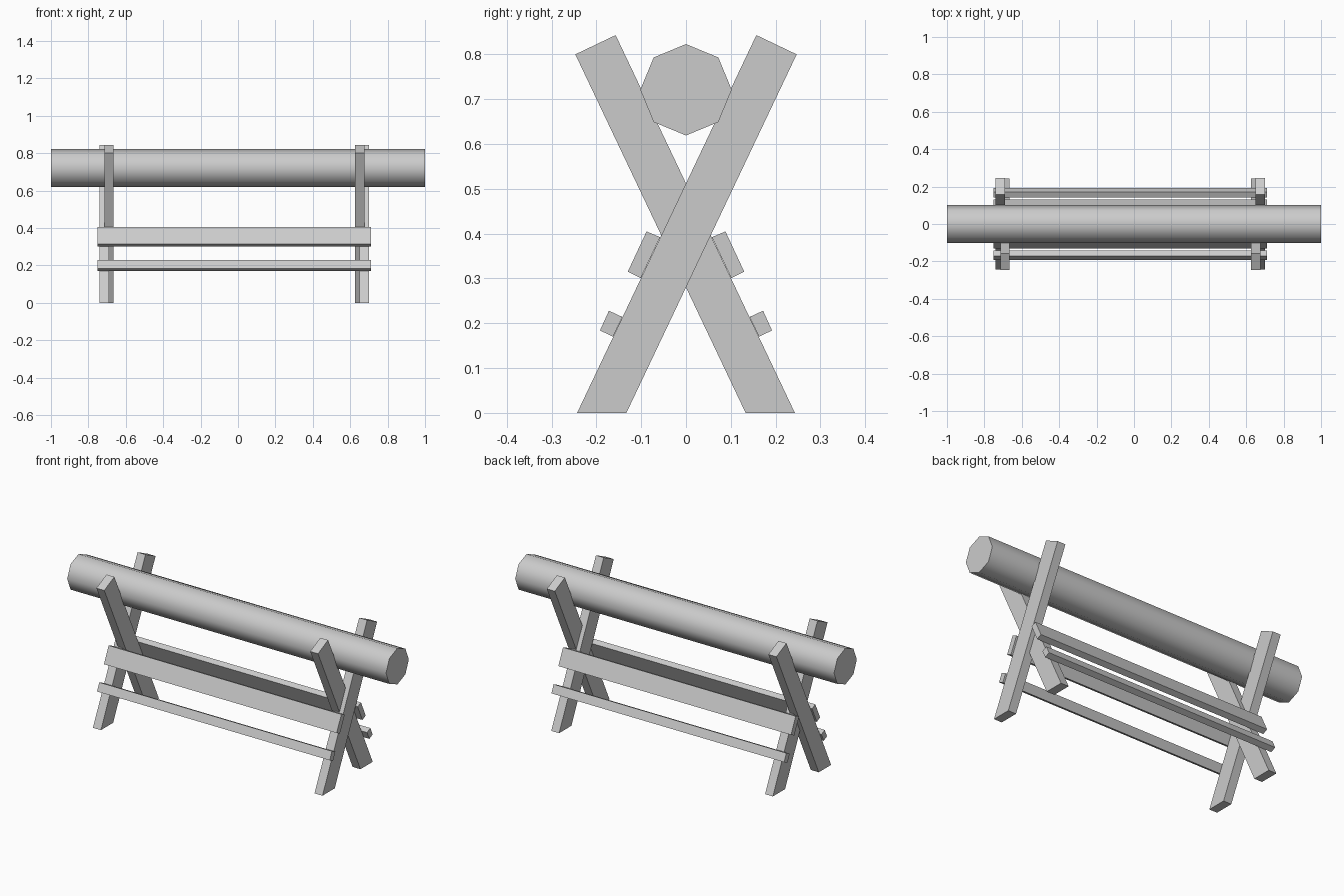
import bpy
import bmesh
from math import cos, sin, radians

cube = bpy.data.objects.get("Cube")
if cube:
    bpy.data.objects.remove(cube, do_unlink=True)

GREY = (0.6, 0.6, 0.6, 1)
wood = bpy.data.materials.new("plain_grey_wood")
wood.use_nodes = True
wood.diffuse_color = GREY
wood.node_tree.nodes["Principled BSDF"].inputs["Base Color"].default_value = GREY

MID = -0.02  # the stand sits slightly off the centre of the log


def extrude_x(name, profile, x0, x1):
    """Solid made from a (y, z) profile running from x0 to x1."""
    bm = bmesh.new()
    face = bm.faces.new([bm.verts.new((x0, y, z)) for y, z in profile])
    result = bmesh.ops.extrude_face_region(bm, geom=[face])
    verts = [g for g in result["geom"] if isinstance(g, bmesh.types.BMVert)]
    bmesh.ops.translate(bm, verts=verts, vec=(x1 - x0, 0, 0))
    bmesh.ops.recalc_face_normals(bm, faces=bm.faces)
    mesh = bpy.data.meshes.new(name)
    bm.to_mesh(mesh)
    bm.free()
    mesh.materials.append(wood)
    obj = bpy.data.objects.new(name, mesh)
    bpy.context.collection.objects.link(obj)
    return obj


def flip(profile):
    return [(-y, z) for y, z in profile]


# Crossed legs: feet cut level, tops cut square
leg = [(-0.243, 0), (-0.133, 0), (0.247, 0.80), (0.157, 0.843)]
for side, s in (("left", 1), ("right", -1)):
    extrude_x(f"{side}_front_foot_leg", leg, MID + s * 0.67, MID + s * 0.72)
    extrude_x(f"{side}_back_foot_leg", flip(leg), MID + s * 0.646, MID + s * 0.695)

# Rails lying on the outer faces of the legs, front and back
rails = {
    "upper_rail": [(-0.088, 0.405), (-0.058, 0.392), (-0.101, 0.301), (-0.130, 0.315)],
    "lower_rail": [(-0.172, 0.228), (-0.142, 0.214), (-0.163, 0.170), (-0.192, 0.184)],
}
for name, profile in rails.items():
    extrude_x("front_" + name, profile, MID - 0.73, MID + 0.73)
    extrude_x("back_" + name, flip(profile), MID - 0.73, MID + 0.73)

# Eight-sided log resting in the forks
R = 0.102
octagon = [(R * cos(radians(a)), 0.721 + R * sin(radians(a))) for a in range(0, 360, 45)]
log = extrude_x("log", octagon, -1, 1)
bpy.ops.object.select_all(action="DESELECT")
log.select_set(True)
bpy.context.view_layer.objects.active = log
bpy.ops.object.shade_smooth_by_angle(angle=radians(60))
